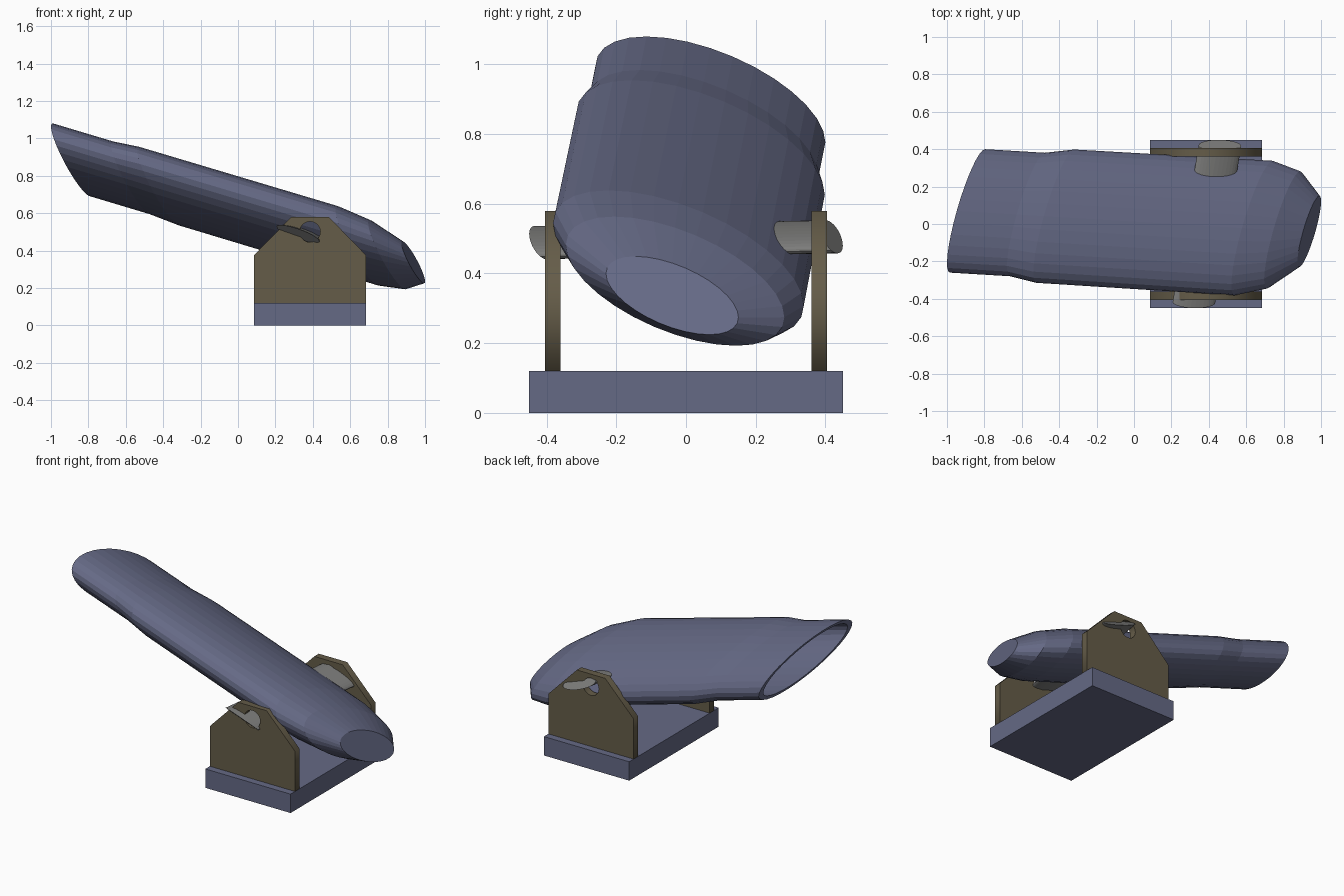
import bpy, bmesh, math
from mathutils import Vector

if "Cube" in bpy.data.objects:
    bpy.data.objects.remove(bpy.data.objects["Cube"])

def material(name, rgb):
    m = bpy.data.materials.new(name)
    m.diffuse_color = (*rgb, 1)
    m.use_nodes = True
    m.node_tree.nodes["Principled BSDF"].inputs["Base Color"].default_value = m.diffuse_color
    return m

BLUE = material("slate blue", (0.13, 0.142, 0.235))
BROWN = material("olive brown", (0.13, 0.108, 0.066))
GREY = material("iron grey", (0.20, 0.20, 0.195))

def add_object(name, mesh, mat):
    mesh.materials.clear()
    mesh.materials.append(mat)
    ob = bpy.data.objects.new(name, mesh)
    bpy.context.collection.objects.link(ob)
    return ob

def skewed_lathe(name, rings, u, v, sides, mat):
    """Loft of (centre, radius) rings; each ring is the ellipse spanned by u and v."""
    bm = bmesh.new()
    loops = []
    for c, r in rings:
        loops.append([bm.verts.new(c + r * (math.cos(a) * u + math.sin(a) * v))
                      for a in (2 * math.pi * i / sides for i in range(sides))])
    for p, q in zip(loops, loops[1:]):
        for i in range(sides):
            j = (i + 1) % sides
            bm.faces.new((p[i], p[j], q[j], q[i]))
    bm.faces.new(loops[0])
    bm.faces.new(loops[-1])
    bmesh.ops.recalc_face_normals(bm, faces=bm.faces)
    mesh = bpy.data.meshes.new(name)
    bm.to_mesh(mesh)
    bm.free()
    return add_object(name, mesh, mat)

# Skewed barrel frame: axis and the two radius vectors
AXIS = Vector((1, -0.06, -0.3))
MUZZLE = Vector((-0.89, 0.07, 0.885))
U = Vector((0.0934, 0.33, -0.109))
V = Vector((-0.0577, 0, 0.1617))

# Barrel: bore floor, bore, muzzle lip, outside, rounded breech
profile = [(0.40, 0.90), (-0.89, 0.90), (-0.89, 1.0), (-0.57, 1.0), (-0.42, 1.08),
           (0.64, 1.09), (0.80, 0.95), (0.937, 0.576)]
skewed_lathe("barrel", [(MUZZLE + (x + 0.89) * AXIS, r) for x, r in profile], U, V, 32, BLUE)

# Trunnion: cross pin through the barrel, skewed like it
pin_mid = Vector((0.39, 0, 0.497))
pin_dir = Vector((0.166, 1, 0.02))
W = Vector((-0.10, -0.1836, 0.195)) * 0.17
skewed_lathe("trunnion", [(pin_mid + t * pin_dir, 1) for t in (-0.418, 0.418)],
             AXIS * 0.113, W, 32, GREY)

# Base slab
bm = bmesh.new()
bmesh.ops.create_cube(bm, size=1)
for vert in bm.verts:
    vert.co = Vector((0.385 + vert.co.x * 0.6, vert.co.y * 0.9, 0.06 + vert.co.z * 0.12))
mesh = bpy.data.meshes.new("base")
bm.to_mesh(mesh)
bm.free()
add_object("base", mesh, BLUE)

# Side plates: chamfered outline with a round bearing hole
outline = [(0.085, 0.12), (0.685, 0.12), (0.685, 0.375), (0.485, 0.58), (0.285, 0.58), (0.085, 0.375)]
hole = [(0.385 + 0.055 * math.cos(i * math.pi / 12), 0.5 + 0.055 * math.sin(i * math.pi / 12))
        for i in range(24)]
curve = bpy.data.curves.new("plate_outline", 'CURVE')
curve.dimensions = '2D'
curve.fill_mode = 'BOTH'
curve.extrude = 0.0225
for pts in (outline, hole):
    s = curve.splines.new('POLY')
    s.points.add(len(pts) - 1)
    for p, (x, z) in zip(s.points, pts):
        p.co = (x, z, 0, 1)
    s.use_cyclic_u = True
helper = bpy.data.objects.new("plate_outline", curve)
bpy.context.collection.objects.link(helper)
bpy.context.view_layer.update()
plate = bpy.data.meshes.new_from_object(helper.evaluated_get(bpy.context.evaluated_depsgraph_get()))
bpy.data.objects.remove(helper)
for name, y in (("front_plate", -0.3825), ("back_plate", 0.3825)):
    ob = add_object(name, plate.copy(), BROWN)
    ob.rotation_euler.x = math.pi / 2
    ob.location.y = y
